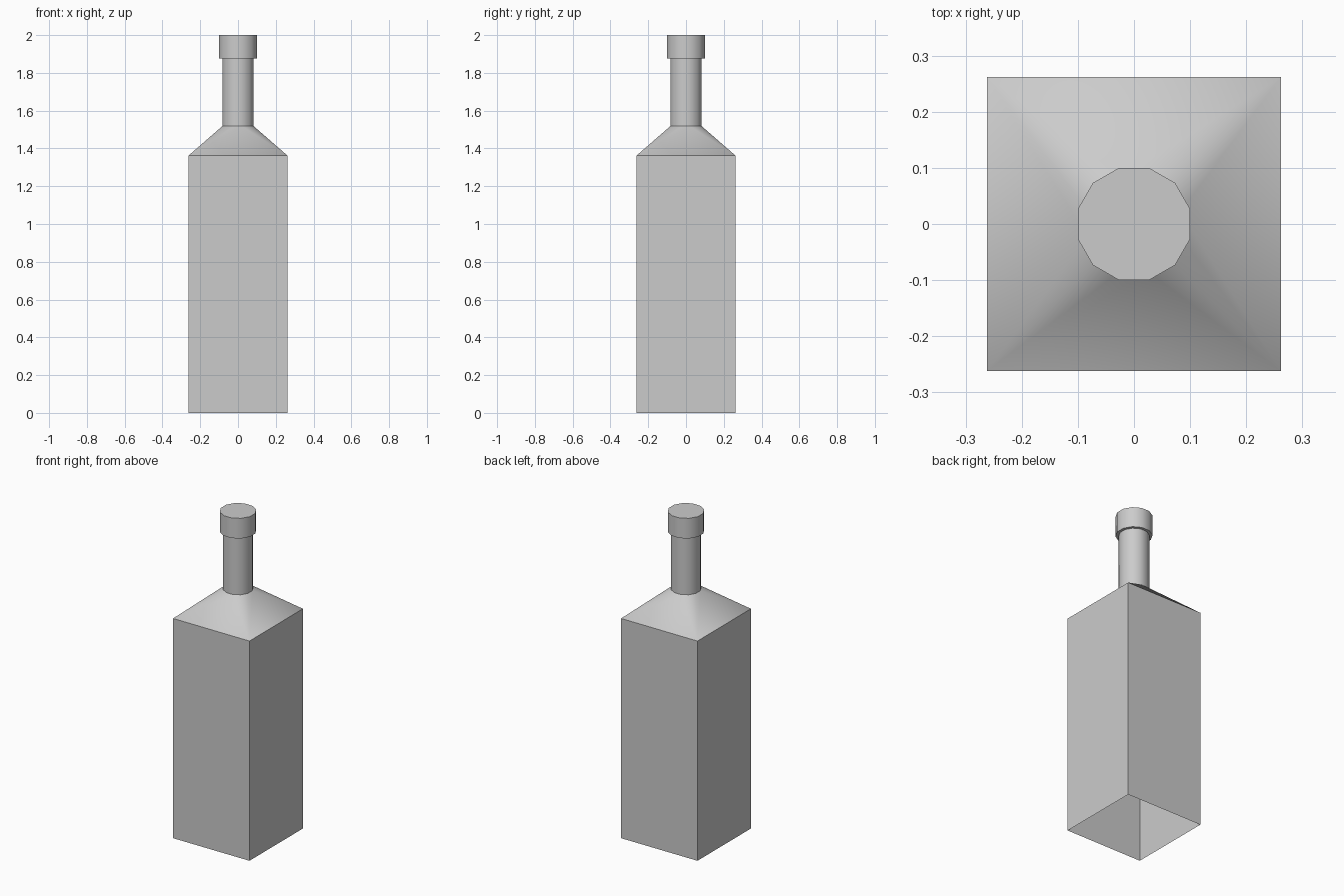
import bpy, bmesh
from math import cos, sin, pi, radians

if "Cube" in bpy.data.objects:
    bpy.data.objects.remove(bpy.data.objects["Cube"])

SIDES = 12
HALF = 0.262          # half width of the square body
NECK, CAP = 0.083, 0.1  # flat-to-centre distances


def ring(bm, apothem, z):
    """12-sided ring with flats facing the axes, first vertex at 45 degrees."""
    r = apothem / cos(pi / SIDES)
    return [bm.verts.new((r * cos(pi / 4 + 2 * pi * i / SIDES),
                          r * sin(pi / 4 + 2 * pi * i / SIDES), z))
            for i in range(SIDES)]


def square(bm, z):
    return [bm.verts.new((x * HALF, y * HALF, z))
            for x, y in ((1, 1), (-1, 1), (-1, -1), (1, -1))]


def bridge(bm, low, high):
    n = len(low)
    for i in range(n):
        j = (i + 1) % n
        bm.faces.new((low[i], low[j], high[j], high[i]))


def finish(bm, name):
    mesh = bpy.data.meshes.new(name)
    bm.to_mesh(mesh)
    bm.free()
    obj = bpy.data.objects.new(name, mesh)
    bpy.context.collection.objects.link(obj)
    bpy.ops.object.select_all(action='DESELECT')
    obj.select_set(True)
    bpy.context.view_layer.objects.active = obj
    bpy.ops.object.shade_smooth_by_angle(angle=radians(35))
    return obj


# Bottle: open-bottomed square body, shoulder and neck
bm = bmesh.new()
base, top = square(bm, 0), square(bm, 1.362)
bridge(bm, base, top)
neck_low, neck_high = ring(bm, NECK, 1.518), ring(bm, NECK, 1.875)
for k in range(4):
    a, b = top[k], top[(k + 1) % 4]
    r = [neck_low[(3 * k + i) % SIDES] for i in range(4)]
    bm.faces.new((a, r[1], r[0]))
    bm.faces.new((a, b, r[2], r[1]))
    bm.faces.new((b, r[3], r[2]))
bridge(bm, neck_low, neck_high)
finish(bm, "bottle")

# Cap: underside lip, side and flat top
bm = bmesh.new()
inner, low, high = ring(bm, NECK, 1.875), ring(bm, CAP, 1.875), ring(bm, CAP, 2.0)
bridge(bm, inner, low)
bridge(bm, low, high)
bm.faces.new(high)
finish(bm, "cap")
